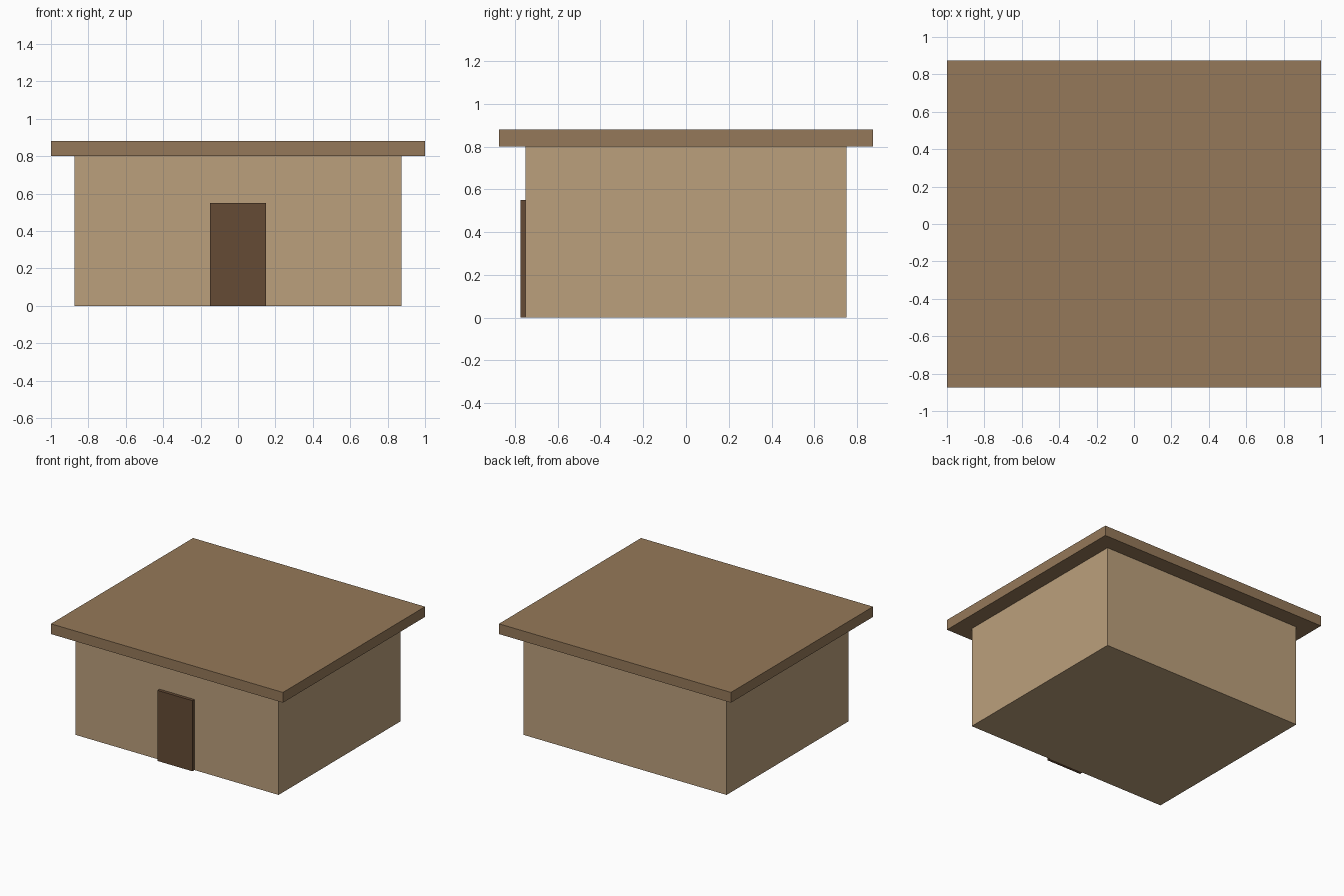
import bpy

if "Cube" in bpy.data.objects:
    bpy.data.objects.remove(bpy.data.objects["Cube"])


def material(name, rgb):
    mat = bpy.data.materials.new(name)
    mat.diffuse_color = (*rgb, 1.0)
    mat.use_nodes = True
    mat.node_tree.nodes["Principled BSDF"].inputs["Base Color"].default_value = mat.diffuse_color
    return mat


def box(name, lo, hi, mat):
    """Axis-aligned box between two corners."""
    centre = [(a + b) / 2 for a, b in zip(lo, hi)]
    bpy.ops.mesh.primitive_cube_add(size=1, location=centre)
    obj = bpy.context.object
    obj.name = name
    obj.scale = [b - a for a, b in zip(lo, hi)]
    bpy.ops.object.transform_apply(location=False, rotation=False, scale=True)
    obj.data.materials.append(mat)
    return obj


plaster = material("plaster", (0.50, 0.35, 0.20))
roofing = material("roofing", (0.30, 0.19, 0.10))
dark_wood = material("dark_wood", (0.13, 0.07, 0.035))

# Main block of the hut
box("walls", (-0.875, -0.75, 0.0), (0.875, 0.75, 0.8), plaster)

# Flat roof slab overhanging on all sides
box("roof", (-1.0, -0.875, 0.8), (1.0, 0.875, 0.88), roofing)

# Door panel standing proud of the front wall
box("door", (-0.15, -0.775, 0.0), (0.15, -0.75, 0.55), dark_wood)
